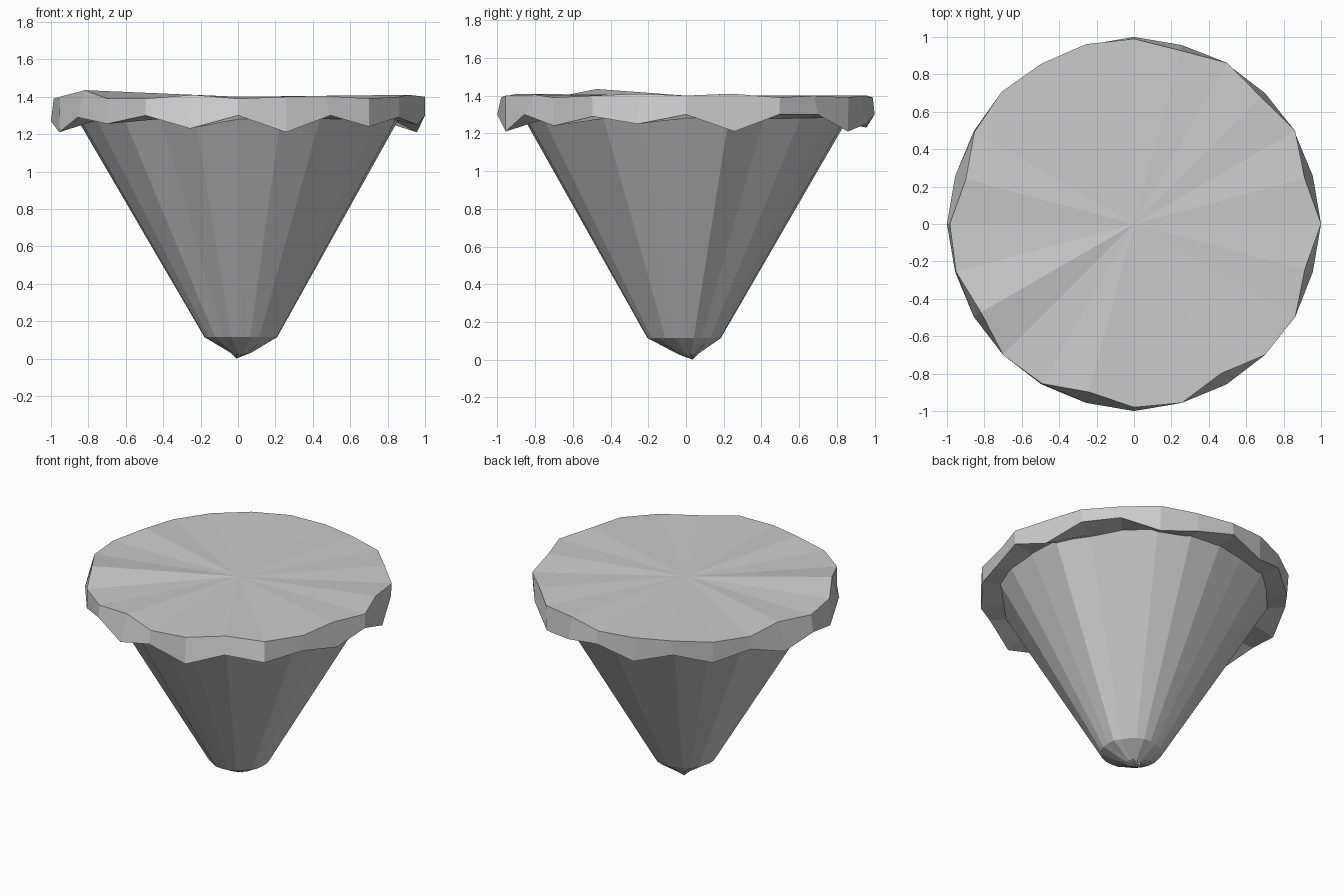
import bpy, bmesh
from math import cos, sin, radians

if "Cube" in bpy.data.objects:
    bpy.data.objects.remove(bpy.data.objects["Cube"])

N = 24


def ring(bm, radii, heights, cx=0, cy=0):
    return [bm.verts.new((cx + r * cos(radians(15 * i)), cy + r * sin(radians(15 * i)), z))
            for i, (r, z) in enumerate(zip(radii, heights))]


def bridge(bm, a, b):
    for i in range(N):
        j = (i + 1) % N
        bm.faces.new((a[i], a[j], b[j], b[i]))


def finish(bm, name):
    bmesh.ops.recalc_face_normals(bm, faces=bm.faces)
    me = bpy.data.meshes.new(name)
    bm.to_mesh(me)
    bm.free()
    ob = bpy.data.objects.new(name, me)
    bpy.context.collection.objects.link(ob)
    return ob


# Chipped slab: uneven top edge, zigzag lower edge, shallow underside
top_r = [1, .945, .995, .96, .995, .96, .99, .995, .99, 1, .985, .93,
         .985, .985, .945, .99, .985, .93, .98, .99, .925, .99, .995, .945]
top_z = [1.40, 1.41, 1.39, 1.40, 1.39, 1.40, 1.39, 1.40, 1.40, 1.39, 1.39, 1.41,
         1.39, 1.40, 1.435, 1.39, 1.39, 1.41, 1.39, 1.40, 1.405, 1.39, 1.40, 1.41]
low_z = [1.30, 1.21, 1.30, 1.30, 1.21, 1.25, 1.30, 1.23, 1.30, 1.24, 1.30, 1.22,
         1.27, 1.21, 1.29, 1.255, 1.30, 1.23, 1.30, 1.21, 1.30, 1.24, 1.29, 1.25]
bm = bmesh.new()
top = ring(bm, top_r, top_z)
low = ring(bm, [.99 if i % 6 else 1 for i in range(N)], low_z)
inner = ring(bm, [.85] * N, [1.28] * N)
bridge(bm, top, low)
bridge(bm, low, inner)
bm.faces.new(inner)
centre = bm.verts.new((0, 0, 1.40))
for i in range(N):
    bm.faces.new((top[i], top[(i + 1) % N], centre))
finish(bm, "chipped_slab")

# Faceted rock cone: alternating facets with a few shallow grooves
grooves = {2: .83, 7: .85, 11: .84, 16: .83, 21: .85}
cone_r = [grooves.get(i, .88 if i % 3 else .865) for i in range(N)]
bm = bmesh.new()
upper = ring(bm, cone_r, [1.29] * N)
lower = ring(bm, [r * .225 for r in cone_r], [.115] * N, .015, -.01)
tip = ring(bm, [.055 if i % 2 else .045 for i in range(N)], [.03] * N, .015, .01)
bridge(bm, upper, lower)
bridge(bm, lower, tip)
bm.faces.new(upper)
point = bm.verts.new((-.01, .035, 0))
for i in range(N):
    bm.faces.new((tip[i], tip[(i + 1) % N], point))
finish(bm, "rock_cone")
